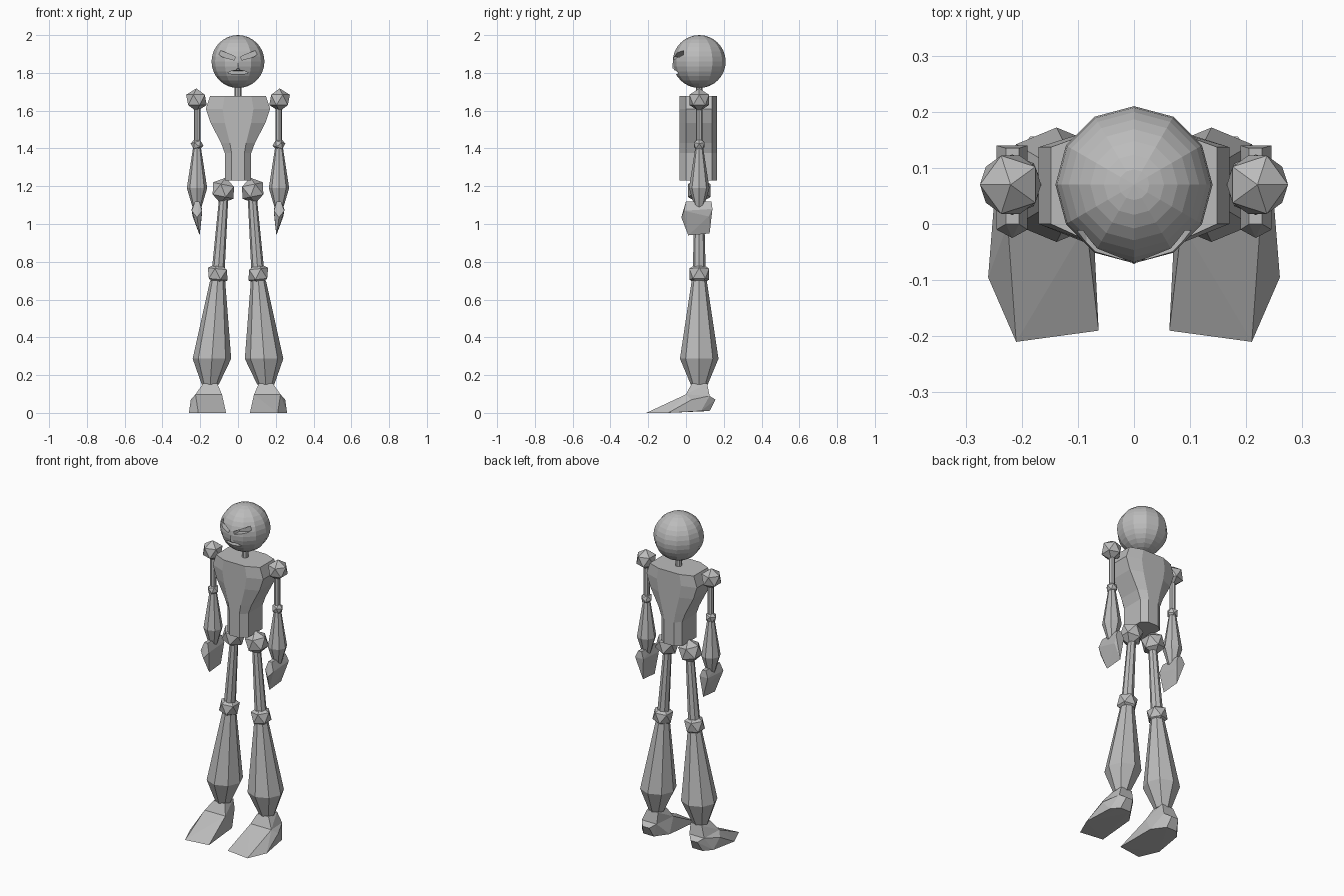
import bpy, bmesh, math
from mathutils import Matrix, Vector

if "Cube" in bpy.data.objects:
    bpy.data.objects.remove(bpy.data.objects["Cube"])

YC = 0.07  # depth of the body axis

grey = bpy.data.materials.new("grey")
grey.diffuse_color = (0.5, 0.5, 0.5, 1)
grey.use_nodes = True
grey.node_tree.nodes["Principled BSDF"].inputs["Base Color"].default_value = grey.diffuse_color


def finish(bm, name, smooth=False):
    bmesh.ops.recalc_face_normals(bm, faces=bm.faces)
    me = bpy.data.meshes.new(name)
    bm.to_mesh(me)
    bm.free()
    me.materials.append(grey)
    ob = bpy.data.objects.new(name, me)
    bpy.context.collection.objects.link(ob)
    return ob


def loft(name, rings):
    """Skin equal-length rings of points and cap both ends."""
    bm = bmesh.new()
    vs = [[bm.verts.new(p) for p in ring] for ring in rings]
    n = len(vs[0])
    for a, b in zip(vs, vs[1:]):
        for i in range(n):
            j = (i + 1) % n
            bm.faces.new((a[i], a[j], b[j], b[i]))
    bm.faces.new(vs[0])
    bm.faces.new(vs[-1])
    return finish(bm, name)


def limb(name, stations, sides=8):
    """Tapered limb from (x, z, radius) stations."""
    ang = [2 * math.pi * i / sides for i in range(sides)]
    return loft(name, [[(x + r * math.cos(a), YC + r * math.sin(a), z) for a in ang]
                       for x, z, r in stations])


def joint(name, x, z, r, lean=0.0):
    bm = bmesh.new()
    bmesh.ops.create_icosphere(bm, subdivisions=1, radius=r,
                               matrix=Matrix.Translation((x, YC, z)) @ Matrix.Rotation(lean, 4, 'Y'))
    return finish(bm, name)


def hull(name, points):
    bm = bmesh.new()
    for p in points:
        bm.verts.new(p)
    res = bmesh.ops.convex_hull(bm, input=bm.verts)
    junk = {g for g in res["geom_interior"] + res["geom_unused"] if isinstance(g, bmesh.types.BMVert)}
    bmesh.ops.delete(bm, geom=list(junk), context='VERTS')
    return finish(bm, name)


def mirror(ob):
    m = ob.modifiers.new("mirror", 'MIRROR')
    m.use_mirror_merge = False


# head: sphere with a slightly pointed face
bm = bmesh.new()
bmesh.ops.create_uvsphere(bm, u_segments=12, v_segments=16, radius=0.14,
                          matrix=Matrix.Translation((0, YC, 1.86)))
head = finish(bm, "head")

# nose ridge
nose = hull("nose", [(-0.03, -0.045, 1.81), (0.03, -0.045, 1.81), (0, -0.072, 1.825),
                     (0, -0.068, 1.885), (-0.012, -0.04, 1.89), (0.012, -0.04, 1.89),
                     (0, 0.0, 1.85)])


# slanted eye recesses and a mouth groove cut into the head
def wedge(name, outline, y_in):
    ob = loft(name, [[(x, y, z) for x, z in outline] for y in (-0.2, y_in)])
    ob.hide_render = True
    ob.hide_viewport = True
    ob.display_type = 'WIRE'
    return ob


eye = [(0.014, 1.885), (0.105, 1.925), (0.112, 1.905), (0.085, 1.885), (0.02, 1.868)]
cutters = [wedge("eye_cutter_right", eye, -0.012),
           wedge("eye_cutter_left", [(-x, z) for x, z in eye], -0.012),
           wedge("mouth_cutter", [(-0.055, 1.80), (-0.03, 1.812), (0.03, 1.812),
                                  (0.055, 1.80), (0.03, 1.794), (-0.03, 1.794)], -0.022)]
for c in cutters:
    b = head.modifiers.new("cut", 'BOOLEAN')
    b.operation = 'DIFFERENCE'
    b.solver = 'EXACT'
    b.object = c

# neck
limb("neck", [(0, 1.67, 0.018), (0, 1.75, 0.018)])

# torso: chamfered section following the side outline
rings = []
for w, z in [(0.07, 1.23), (0.07, 1.375), (0.09, 1.43), (0.145, 1.535), (0.17, 1.61), (0.148, 1.677)]:
    f = w * 0.48
    rings.append([(f, -0.035, z), (w, 0, z), (w, 0.137, z), (f, 0.165, z),
                  (-f, 0.165, z), (-w, 0.137, z), (-w, 0, z), (-f, -0.035, z)])
loft("torso", rings)

# arms and legs, built on one side and mirrored
parts = [
    joint("shoulder", 0.22, 1.657, 0.061),
    limb("upper_arm", [(0.216, 1.43, 0.017), (0.216, 1.63, 0.017)]),
    joint("elbow", 0.217, 1.42, 0.034, 0.3),
    limb("forearm", [(0.217, 1.41, 0.02), (0.217, 1.19, 0.054), (0.217, 1.09, 0.024)]),
    joint("hip", 0.078, 1.177, 0.07, -0.2),
    limb("thigh", [(0.075, 1.15, 0.024), (0.104, 0.76, 0.034)]),
    joint("knee", 0.107, 0.735, 0.062, -0.1),
    limb("shin", [(0.108, 0.70, 0.04), (0.138, 0.287, 0.102), (0.147, 0.15, 0.045)]),
]

# hands: thin slabs, wide front to back
parts.append(hull("hand", [(0.205, 0.0, 1.12), (0.228, 0.0, 1.12), (0.205, 0.135, 1.12), (0.228, 0.135, 1.12),
                           (0.19, -0.01, 1.07), (0.245, -0.01, 1.07), (0.19, 0.14, 1.08), (0.245, 0.14, 1.08),
                           (0.217, -0.025, 1.035), (0.192, 0.12, 1.04), (0.24, 0.12, 1.04),
                           (0.203, 0.012, 0.94), (0.203, 0.125, 0.95)]))

# feet: flat wedge toe, pointed heel, tapering ankle
instep = [(0.085, 0.0, 0.098), (0.225, 0.0, 0.098), (0.21, 0.125, 0.09), (0.11, 0.125, 0.09)]
parts.append(hull("foot", instep + [(0.063, -0.19, 0), (0.21, -0.21, 0), (0.26, -0.095, 0),
                                    (0.25, 0.03, 0.07), (0.075, 0.05, 0.01), (0.24, 0.08, 0.01),
                                    (0.13, 0.125, 0.01), (0.2, 0.125, 0.01),
                                    (0.14, 0.156, 0.07), (0.185, 0.156, 0.07)]))
parts.append(hull("ankle", instep + [(0.11, 0.03, 0.155), (0.185, 0.03, 0.155),
                                     (0.185, 0.112, 0.155), (0.11, 0.112, 0.155)]))
for p in parts:
    mirror(p)
